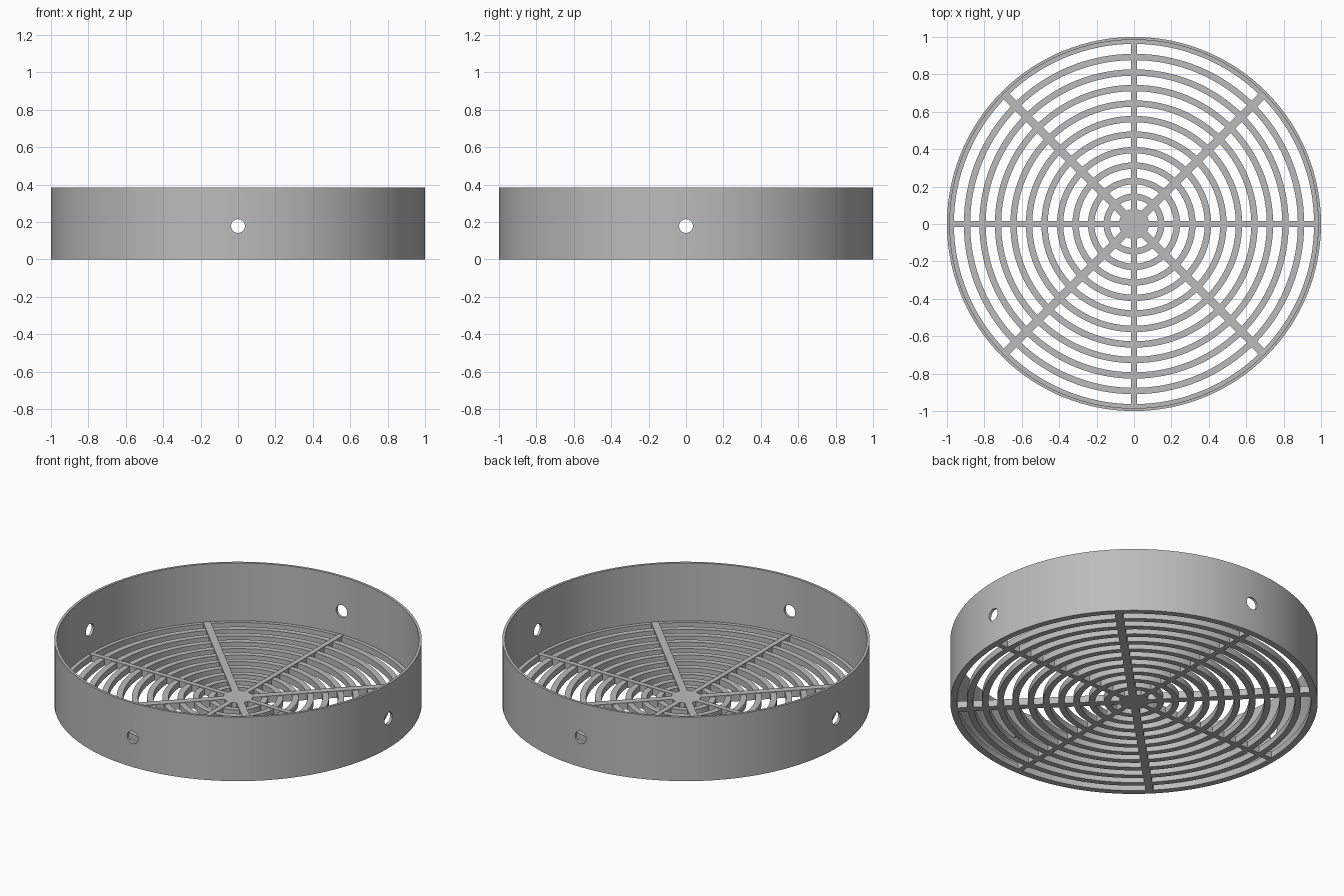
import bpy
import bmesh
import math

cube = bpy.data.objects.get("Cube")
if cube:
    bpy.data.objects.remove(cube, do_unlink=True)

# One plain grey material
grey = bpy.data.materials.new("plain grey")
grey.use_nodes = True
color = (0.5, 0.5, 0.5, 1)
grey.diffuse_color = color
grey.node_tree.nodes["Principled BSDF"].inputs["Base Color"].default_value = color

SEGMENTS = 128
GRILLE_TOP = 0.037
SPOKE_TOP = 0.041


def add_object(name, bm):
    bmesh.ops.recalc_face_normals(bm, faces=bm.faces)
    mesh = bpy.data.meshes.new(name)
    bm.to_mesh(mesh)
    bm.free()
    mesh.materials.append(grey)
    obj = bpy.data.objects.new(name, mesh)
    bpy.context.collection.objects.link(obj)
    return obj


def smooth(obj):
    bpy.ops.object.select_all(action='DESELECT')
    obj.select_set(True)
    bpy.context.view_layer.objects.active = obj
    bpy.ops.object.shade_smooth_by_angle(angle=math.radians(30))


def add_ring(bm, inner, outer, top):
    """Closed ring with a rectangular section, standing on the ground."""
    section = [(inner, 0), (outer, 0), (outer, top), (inner, top)]
    loops = []
    for i in range(SEGMENTS):
        a = math.tau * i / SEGMENTS
        loops.append([bm.verts.new((r * math.cos(a), r * math.sin(a), z))
                      for r, z in section])
    for i in range(SEGMENTS):
        a, b = loops[i], loops[(i + 1) % SEGMENTS]
        for j in range(4):
            k = (j + 1) % 4
            bm.faces.new((a[j], b[j], b[k], a[k]))


# Outer wall with four screw holes
bm = bmesh.new()
add_ring(bm, 0.985, 1.0, 0.385)
wall = add_object("outer_wall", bm)

for axis in ("X", "Y"):
    bpy.ops.mesh.primitive_cylinder_add(
        vertices=32, radius=0.037, depth=2.4, location=(0, 0, 0.178),
        rotation=(0, math.pi / 2, 0) if axis == "X" else (math.pi / 2, 0, 0))
    cutter = bpy.context.object
    cutter.name = "hole_cutter"
    cutter.hide_render = True
    mod = wall.modifiers.new("screw_holes", 'BOOLEAN')
    mod.operation = 'DIFFERENCE'
    mod.solver = 'EXACT'
    mod.object = cutter
    bpy.context.view_layer.objects.active = wall
    bpy.ops.object.modifier_apply(modifier=mod.name)
    bpy.data.objects.remove(cutter, do_unlink=True)
smooth(wall)

# Floor lip inside the wall and the concentric grille rings
bm = bmesh.new()
add_ring(bm, 0.963, 0.987, GRILLE_TOP)
for k in range(1, 11):
    outer = 0.08 + 0.083 * k
    add_ring(bm, outer - 0.034, outer, GRILLE_TOP)
smooth(add_object("grille_rings", bm))

# Central hub disc
bpy.ops.mesh.primitive_cylinder_add(vertices=64, radius=0.08, depth=SPOKE_TOP,
                                    location=(0, 0, SPOKE_TOP / 2))
hub = bpy.context.object
hub.name = "hub"
hub.data.materials.append(grey)
smooth(hub)

# Four full-width bars make eight spokes; the diagonal ones are wider
for i in range(4):
    bpy.ops.mesh.primitive_cube_add(size=1, location=(0, 0, SPOKE_TOP / 2),
                                    rotation=(0, 0, i * math.pi / 4))
    bar = bpy.context.object
    bar.name = f"spoke_bar_{i + 1}"
    bar.scale = (1.96, 0.042 if i % 2 else 0.03, SPOKE_TOP)
    bar.data.materials.append(grey)
